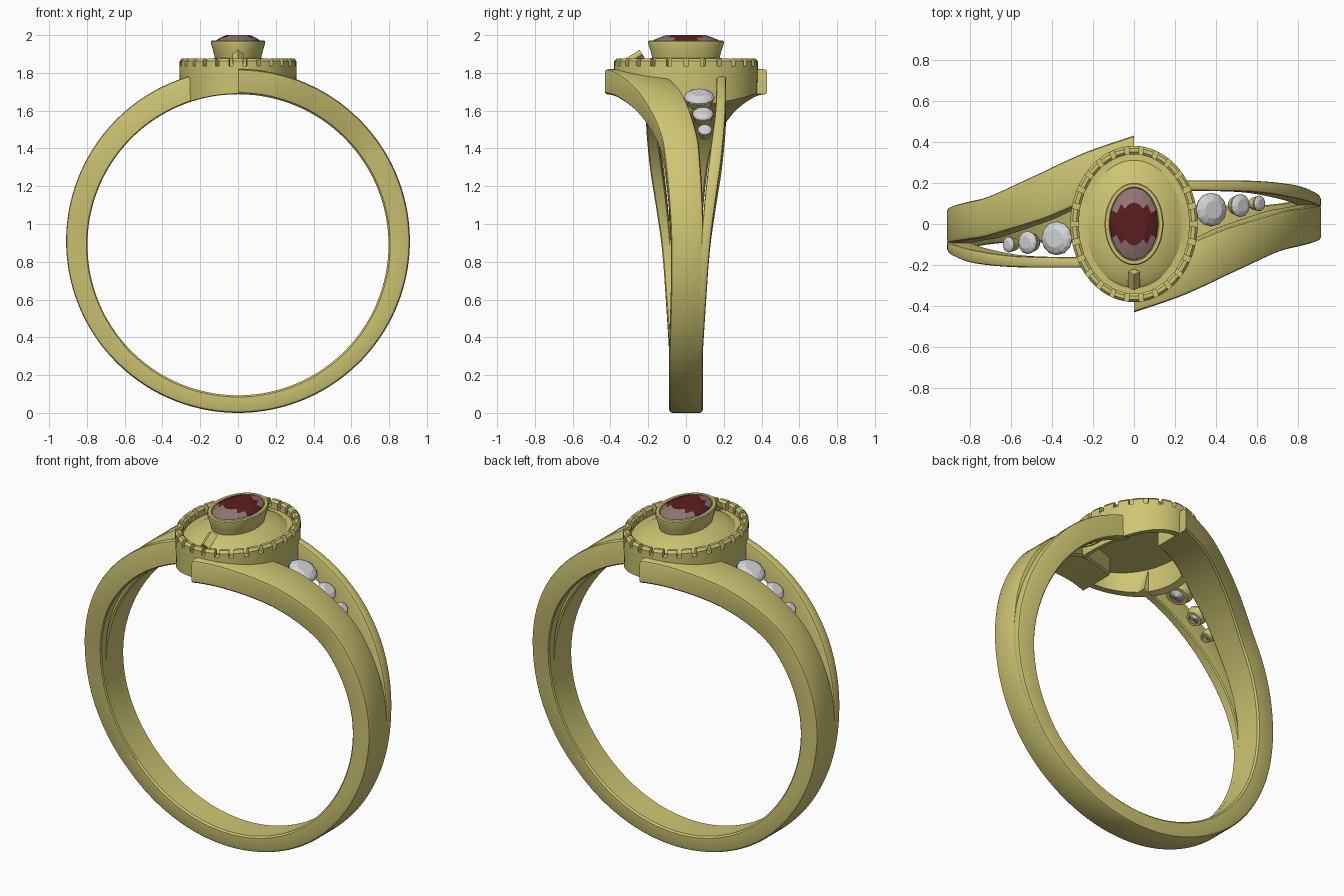
import bpy, bmesh, math
from mathutils import Vector, Matrix

if "Cube" in bpy.data.objects:
    bpy.data.objects.remove(bpy.data.objects["Cube"])

def material(name, rgb):
    m = bpy.data.materials.new(name)
    m.diffuse_color = (*rgb, 1)
    m.use_nodes = True
    m.node_tree.nodes["Principled BSDF"].inputs["Base Color"].default_value = m.diffuse_color
    return m

GOLD = material("yellow gold", (0.62, 0.56, 0.17))
RED = material("dark red gem", (0.11, 0.012, 0.015))
PINK = material("pale pink facet", (0.29, 0.18, 0.18))
WHITE = material("clear white gem", (0.66, 0.66, 0.69))

def loft(name, rings, mat, closed=False, smooth=True):
    """Skin a list of equal-length point rings; caps both ends unless closed."""
    bm = bmesh.new()
    vs = [[bm.verts.new(p) for p in r] for r in rings]
    n = len(vs[0])
    pairs = list(zip(vs, vs[1:])) + ([(vs[-1], vs[0])] if closed else [])
    for a, b in pairs:
        for i in range(n):
            j = (i + 1) % n
            bm.faces.new((a[i], a[j], b[j], b[i]))
    if not closed:
        bm.faces.new(vs[0][::-1])
        bm.faces.new(vs[-1])
    bmesh.ops.recalc_face_normals(bm, faces=bm.faces)
    me = bpy.data.meshes.new(name)
    bm.to_mesh(me)
    bm.free()
    me.materials.append(mat)
    ob = bpy.data.objects.new(name, me)
    bpy.context.collection.objects.link(ob)
    if smooth:
        bpy.ops.object.select_all(action='DESELECT')
        ob.select_set(True)
        bpy.context.view_layer.objects.active = ob
        bpy.ops.object.shade_smooth_by_angle(angle=math.radians(32))
    return ob

def curve(keys, t):
    """Smooth interpolation through (t, a, b) keys."""
    def slope(i, c):
        lo, hi = max(i - 1, 0), min(i + 1, len(keys) - 1)
        return (keys[hi][c] - keys[lo][c]) / (keys[hi][0] - keys[lo][0])
    i = 0
    while i < len(keys) - 2 and t > keys[i + 1][0]:
        i += 1
    d = keys[i + 1][0] - keys[i][0]
    u = (t - keys[i][0]) / d
    out = []
    for c in (1, 2):
        out.append((2*u**3 - 3*u**2 + 1) * keys[i][c] + (u**3 - 2*u*u + u) * d * slope(i, c)
                   + (3*u*u - 2*u**3) * keys[i + 1][c] + (u**3 - u*u) * d * slope(i + 1, c))
    return out

def finger_z(x):
    return 0.89 + math.sqrt(0.797**2 - x * x)

def strand(name, keys, s, bevel, steps):
    """Band strip following the ring; keys are (degrees from top, y low, y high)."""
    rings = []
    for k in range(steps + 1):
        t = keys[0][0] + (keys[-1][0] - keys[0][0]) * k / steps
        lo, hi = curve(keys, t)
        a = math.radians(t)
        o = Vector((0.91 * math.sin(a), 0.91 + 0.91 * math.cos(a)))
        i = Vector((0.797 * math.sin(a), 0.89 + 0.797 * math.cos(a)))
        w = (o - i).length
        b = bevel
        sec = [(lo + b, w), (lo + b*0.3, w - b*0.3), (lo, w - b), (lo, b*0.5), (lo + b*0.5, 0),
               (hi - b*0.5, 0), (hi, b*0.5), (hi, w - b), (hi - b*0.3, w - b*0.3), (hi - b, w)]
        ring = []
        for y, h in sec:
            p = i + (o - i) * (h / w)
            ring.append((s * p.x, s * y, p.y))
        rings.append(ring)
    return loft(name, rings, GOLD)

def ellipse(rx, ry, z, n=72):
    return [(rx * math.cos(2 * math.pi * k / n), ry * math.sin(2 * math.pi * k / n), z)
            for k in range(n)]

MAIN = [(0, -.43, -.20), (14, -.356, -.12), (22, -.305, -.065), (31, -.245, -.015),
        (47, -.155, .045), (57, -.12, .07), (90, -.08, .095), (135, -.09, .09), (180, -.09, .09)]
THIN = [(15, .162, .212), (40, .155, .21), (60, .125, .19), (75, .10, .16),
        (90, .08, .13), (110, .06, .107), (132, .04, .088)]
STONES = [(26.3, .07, .082), (37.6, .09, .056), (46, .10, .038)]

# Two crossing halves of the split shank, each with its three side stones
for side, s in (("right", 1), ("left", -1)):
    strand(side + "_main_band", MAIN, s, 0.018, 90)
    strand(side + "_thin_band", THIN, s, 0.012, 50)
    for k, (deg, y, r) in enumerate(STONES):
        a = math.radians(deg)
        place = (Matrix.Rotation(math.pi if s < 0 else 0, 4, 'Z')
                 @ Matrix.Translation((0.848 * math.sin(a), y, 0.91 + 0.848 * math.cos(a)))
                 @ Matrix.Rotation(a, 4, 'Y'))
        gem = [ellipse(r * f, r * f, r * h, 12) for f, h in
               ((.05, -.6), (1, -.04), (1, .04), (.86, .2), (.55, .36))]
        loft(f"{side}_side_stone_{k}", gem, WHITE, smooth=False).matrix_world = place
        d = 0.045
        cup = [ellipse(r * f, r * f, z, 32) for f, z in
               ((.97, -.005), (.75, -d), (.5, -d), (.85, -.005))]
        loft(f"{side}_stone_collet_{k}", cup, GOLD, closed=True).matrix_world = place

# Oval gallery wall, underside following the finger hole
def wall_foot(rx, ry):
    return [(x, y, finger_z(x) + 0.003) for x, y, z in ellipse(rx, ry, 0)]

loft("gallery_wall", [wall_foot(.305, .375), ellipse(.31, .38, 1.82), ellipse(.31, .38, 1.837),
                      ellipse(.27, .34, 1.837), wall_foot(.268, .338)], GOLD, closed=True)

# Notched rim: small blocks around the gallery
COUNT = 26
for k in range(COUNT):
    rings = []
    for j in range(5):
        a = 2 * math.pi * (k + 0.5 + 0.7 * (j / 4 - 0.5)) / COUNT
        c, q = math.cos(a), math.sin(a)
        rings.append([(c * (.31 - e), q * (.38 - e), z) for e, z in
                      ((0, 1.83), (0, 1.862), (.012, 1.876), (.03, 1.876), (.042, 1.865), (.042, 1.83))])
    loft(f"rim_block_{k}", rings, GOLD)

# Domed plate rising to the centre bezel
profile = [(.29, .36, 1.79), (.29, .36, 1.826), (.235, .31, 1.828), (.22, .298, 1.838),
           (.185, .255, 1.858), (.15, .21, 1.872), (.122, .178, 1.88), (.13, .186, 1.91),
           (.143, .2, 1.955), (.143, .2, 1.966), (.138, .195, 1.972), (.122, .18, 1.972), (.115, .172, 1.96)]
loft("dome_and_bezel", [ellipse(*p) for p in profile], GOLD)

# Oval centre stone; crown facets toward both long ends are paler
ruby = loft("centre_stone", [ellipse(*p, 16) for p in
            ((.02, .03, 1.87), (.118, .178, 1.966), (.113, .172, 1.974),
             (.09, .138, 1.988), (.062, .105, 2.0))], RED, smooth=False)
ruby.data.materials.append(PINK)
for f in ruby.data.polygons:
    if f.center.z > 1.965 and abs(f.center.y) > 0.075 and f.normal.z < 0.99:
        f.material_index = 1

# Small tilted lozenge bar at the front of the dome
bar = loft("front_lozenge", [[(.03, y, 0), (0, y, .026), (-.03, y, 0), (0, y, -.026)]
                             for y in (-.045, .045)], GOLD)
bar.matrix_world = Matrix.Translation((0, -.27, 1.876)) @ Matrix.Rotation(math.radians(32), 4, 'X')
